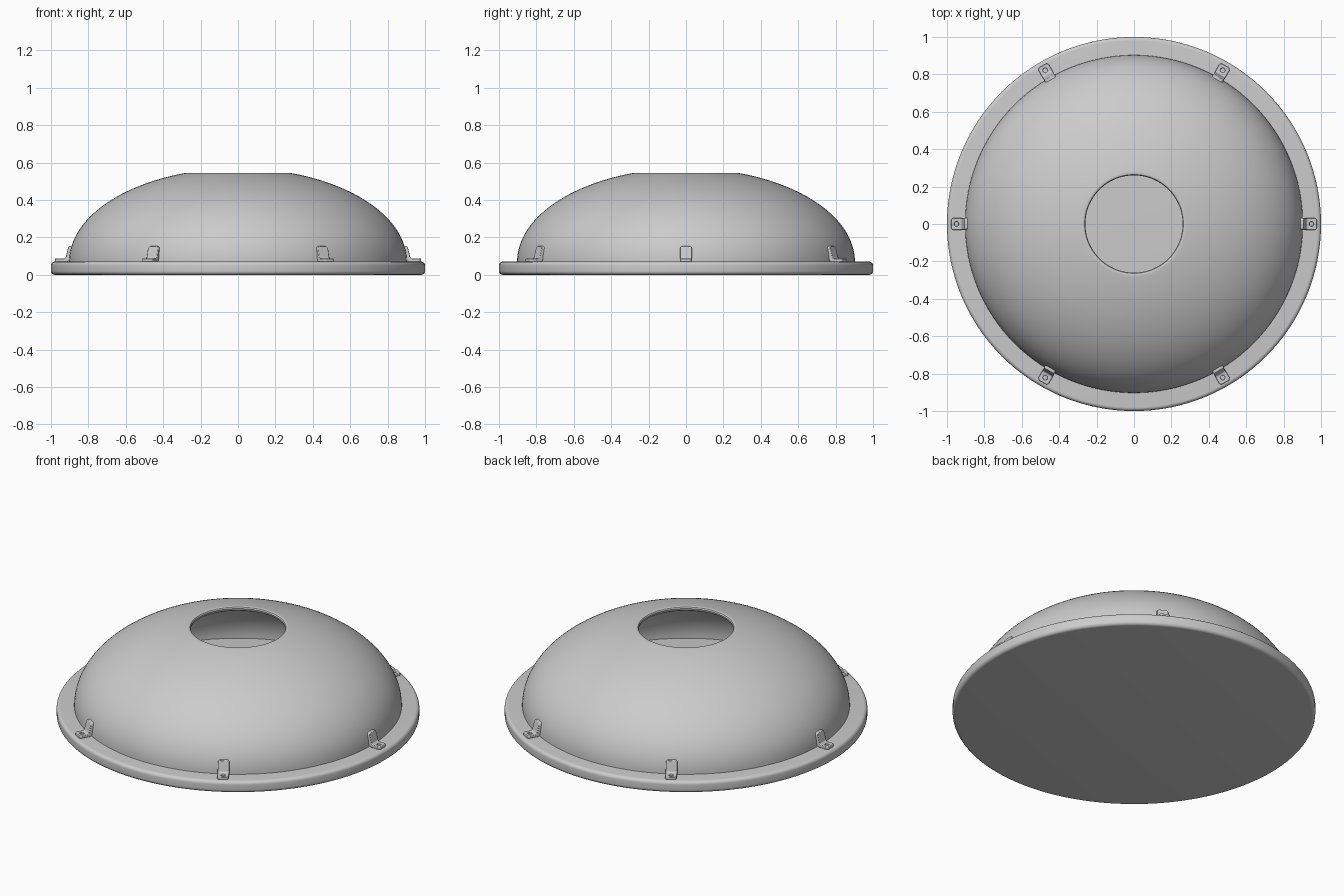
import bpy, bmesh, math
from mathutils import Matrix, Vector

if "Cube" in bpy.data.objects:
    bpy.data.objects.remove(bpy.data.objects["Cube"])


def finish(name, bm, angle=35):
    bmesh.ops.recalc_face_normals(bm, faces=bm.faces)
    me = bpy.data.meshes.new(name)
    bm.to_mesh(me)
    bm.free()
    ob = bpy.data.objects.new(name, me)
    bpy.context.collection.objects.link(ob)
    bpy.context.view_layer.objects.active = ob
    ob.select_set(True)
    bpy.ops.object.shade_smooth_by_angle(angle=math.radians(angle))
    ob.select_set(False)
    return ob


def lathe(name, profile, closed, steps=128):
    """Spin an (r, z) profile around z."""
    bm = bmesh.new()
    vs = [bm.verts.new((r, 0, z)) for r, z in profile]
    n = len(vs)
    edges = [bm.edges.new((vs[i], vs[(i + 1) % n])) for i in range(n if closed else n - 1)]
    bmesh.ops.spin(bm, geom=vs + edges, cent=(0, 0, 0), axis=(0, 0, 1),
                   angle=math.tau, steps=steps, use_merge=False)
    bmesh.ops.remove_doubles(bm, verts=bm.verts, dist=1e-5)
    return finish(name, bm)


def arc(cx, cz, rx, rz, a0, a1, n):
    return [(cx + rx * math.cos(a0 + (a1 - a0) * i / n),
             cz + rz * math.sin(a0 + (a1 - a0) * i / n)) for i in range(n + 1)]


# Base disc with rounded rim
B = 0.02
lathe("base_plate", [(0, 0)] + arc(1 - B, B, B, B, -math.pi / 2, 0, 6)
      + arc(1 - B, 0.07 - B, B, B, 0, math.pi / 2, 6) + [(0, 0.07)], False)

# Hollow elliptical dome with a round opening at the top
outer = arc(0, 0.07, 0.903, 0.499, 0, math.acos(0.28 / 0.903), 40)
inner = arc(0, 0.07, 0.872, 0.47, math.acos(0.275 / 0.872), 0, 40)
rim = [(0.27, 0.5455), (0.264, 0.543), (0.26, 0.536), (0.263, 0.524)]
lathe("dome_shell", outer + rim + inner, True)

# Hold-down bracket: L section extruded across its width, corners rounded, hole in the foot
W = 0.032
section = ([(0.978, 0.07), (0.978, 0.087)] + arc(0.932, 0.099, 0.012, 0.012, -math.pi / 2, -math.pi, 4)
           + [(0.906, 0.153), (0.887, 0.153)]
           + arc(0.914, 0.084, 0.014, 0.014, math.pi, 1.5 * math.pi, 4))
bm = bmesh.new()
face = bm.faces.new([bm.verts.new((r, -W, z)) for r, z in section])
new = bmesh.ops.extrude_face_region(bm, geom=[face])["geom"]
bmesh.ops.translate(bm, vec=(0, 2 * W, 0), verts=[v for v in new if isinstance(v, bmesh.types.BMVert)])
corners = [e for e in bm.edges if abs(e.verts[0].co.y - e.verts[1].co.y) < 1e-5
           and (min(v.co.x for v in e.verts) > 0.97 or min(v.co.z for v in e.verts) > 0.15)]
bmesh.ops.bevel(bm, geom=corners, offset=0.015, segments=5, profile=0.5, affect='EDGES')
bracket = finish("bracket_1", bm)

bm = bmesh.new()
bmesh.ops.create_cone(bm, cap_ends=True, segments=24, radius1=0.012, radius2=0.012, depth=0.1,
                      matrix=Matrix.Translation((0.949, 0, 0.08)))
cutter = finish("hole_cutter", bm)
cutter.hide_render = True
mod = bracket.modifiers.new("hole", 'BOOLEAN')
mod.object = cutter
mod.solver = 'EXACT'
bpy.context.view_layer.objects.active = bracket
bpy.ops.object.modifier_apply(modifier=mod.name)
bpy.data.objects.remove(cutter)
bev = bracket.modifiers.new("soft_edges", 'BEVEL')
bev.width = 0.003
bev.segments = 2
bev.limit_method = 'ANGLE'
bev.angle_limit = math.radians(50)

# Six brackets around the flange
for i in range(1, 6):
    ob = bracket.copy()
    ob.name = f"bracket_{i + 1}"
    ob.rotation_euler.z = i * math.tau / 6
    bpy.context.collection.objects.link(ob)
